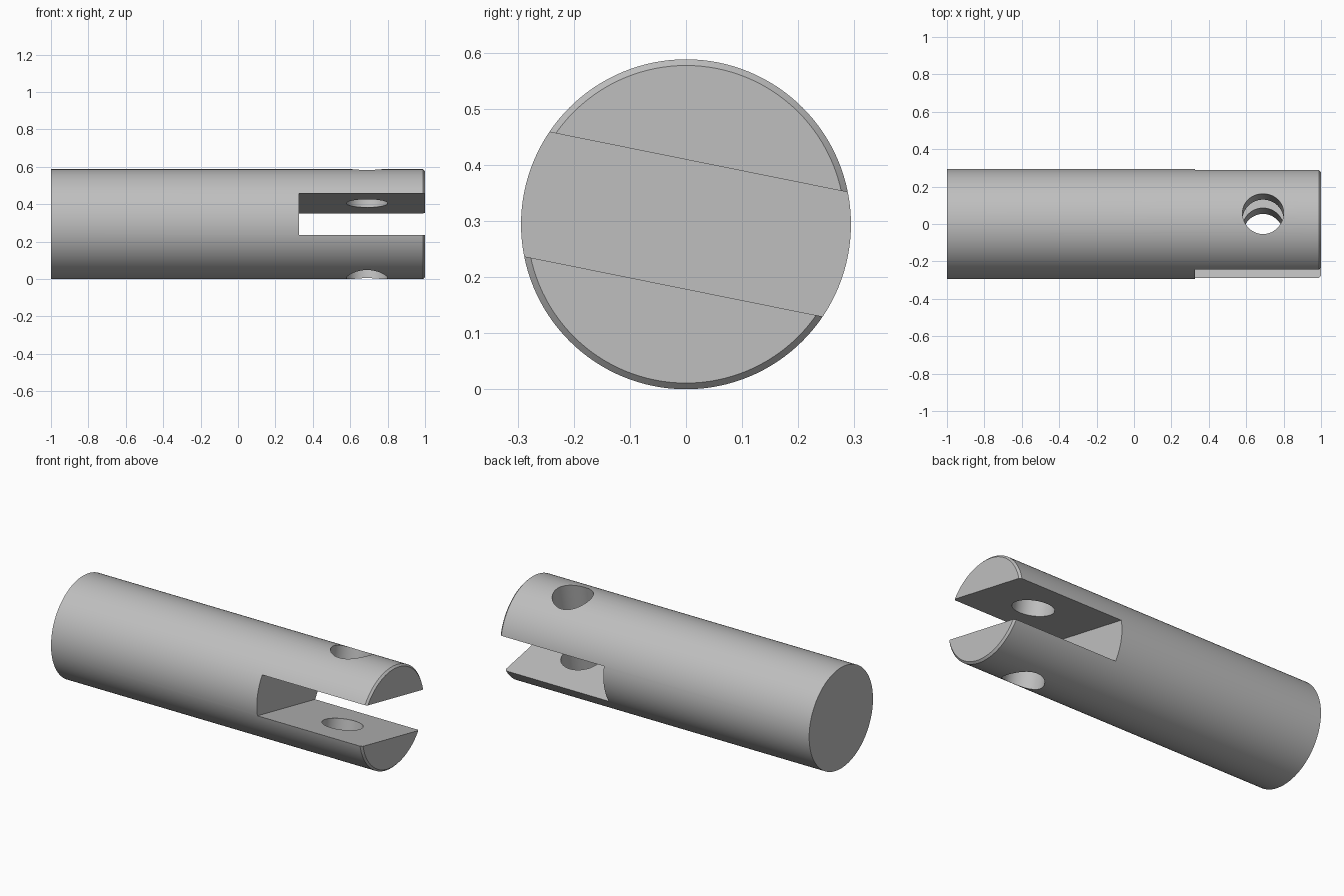
import bpy
import math
from mathutils import Matrix

old = bpy.data.objects.get("Cube")
if old:
    bpy.data.objects.remove(old, do_unlink=True)

RADIUS = 0.294
CHAMFER = 0.011
SLOT_START = 0.327
SLOT_WIDTH = 0.226
HOLE_X = 0.69
HOLE_RADIUS = 0.11
TILT = Matrix.Rotation(math.radians(-11.4), 4, 'X')
CENTRE = Matrix.Translation((0, 0, RADIUS))

steel = bpy.data.materials.new("plain_grey")
steel.use_nodes = True
grey = (0.52, 0.52, 0.52, 1)
steel.diffuse_color = grey
steel.node_tree.nodes["Principled BSDF"].inputs["Base Color"].default_value = grey


def finish(name, matrix):
    obj = bpy.context.object
    obj.name = name
    obj.data.transform(matrix)
    obj.data.materials.append(steel)
    return obj


def cut(target, cutter):
    mod = target.modifiers.new(cutter.name, 'BOOLEAN')
    mod.operation = 'DIFFERENCE'
    mod.solver = 'EXACT'
    mod.object = cutter
    bpy.context.view_layer.objects.active = target
    bpy.ops.object.modifier_apply(modifier=mod.name)
    bpy.data.objects.remove(cutter, do_unlink=True)


# Round rod lying along x
bpy.ops.mesh.primitive_cylinder_add(vertices=128, radius=RADIUS, depth=2)
rod = finish("slotted_rod", CENTRE @ Matrix.Rotation(math.pi / 2, 4, 'Y'))

# Small chamfer around the slotted end only
rim = rod.data.attributes.new("bevel_weight_edge", 'FLOAT', 'EDGE')
for edge in rod.data.edges:
    if all(rod.data.vertices[v].co.x > 0.9 for v in edge.vertices):
        rim.data[edge.index].value = 1
bevel = rod.modifiers.new("end_chamfer", 'BEVEL')
bevel.limit_method = 'WEIGHT'
bevel.width = CHAMFER
bevel.segments = 1
bpy.context.view_layer.objects.active = rod
bpy.ops.object.modifier_apply(modifier=bevel.name)

# Tilted slot, open at the end and on both sides
bpy.ops.mesh.primitive_cube_add(size=1)
slot = finish("slot_cutter", CENTRE @ TILT
              @ Matrix.Translation((SLOT_START + 0.5, 0, 0))
              @ Matrix.Diagonal((1, 1, SLOT_WIDTH, 1)))
cut(rod, slot)

# Cross hole square to the slot through both prongs
bpy.ops.mesh.primitive_cylinder_add(vertices=64, radius=HOLE_RADIUS, depth=1)
hole = finish("hole_cutter", CENTRE @ TILT @ Matrix.Translation((HOLE_X, 0, 0)))
cut(rod, hole)

# Smooth round faces, crisp machined edges
bpy.ops.object.select_all(action='DESELECT')
rod.select_set(True)
bpy.context.view_layer.objects.active = rod
bpy.ops.object.shade_smooth_by_angle(angle=math.radians(30))
